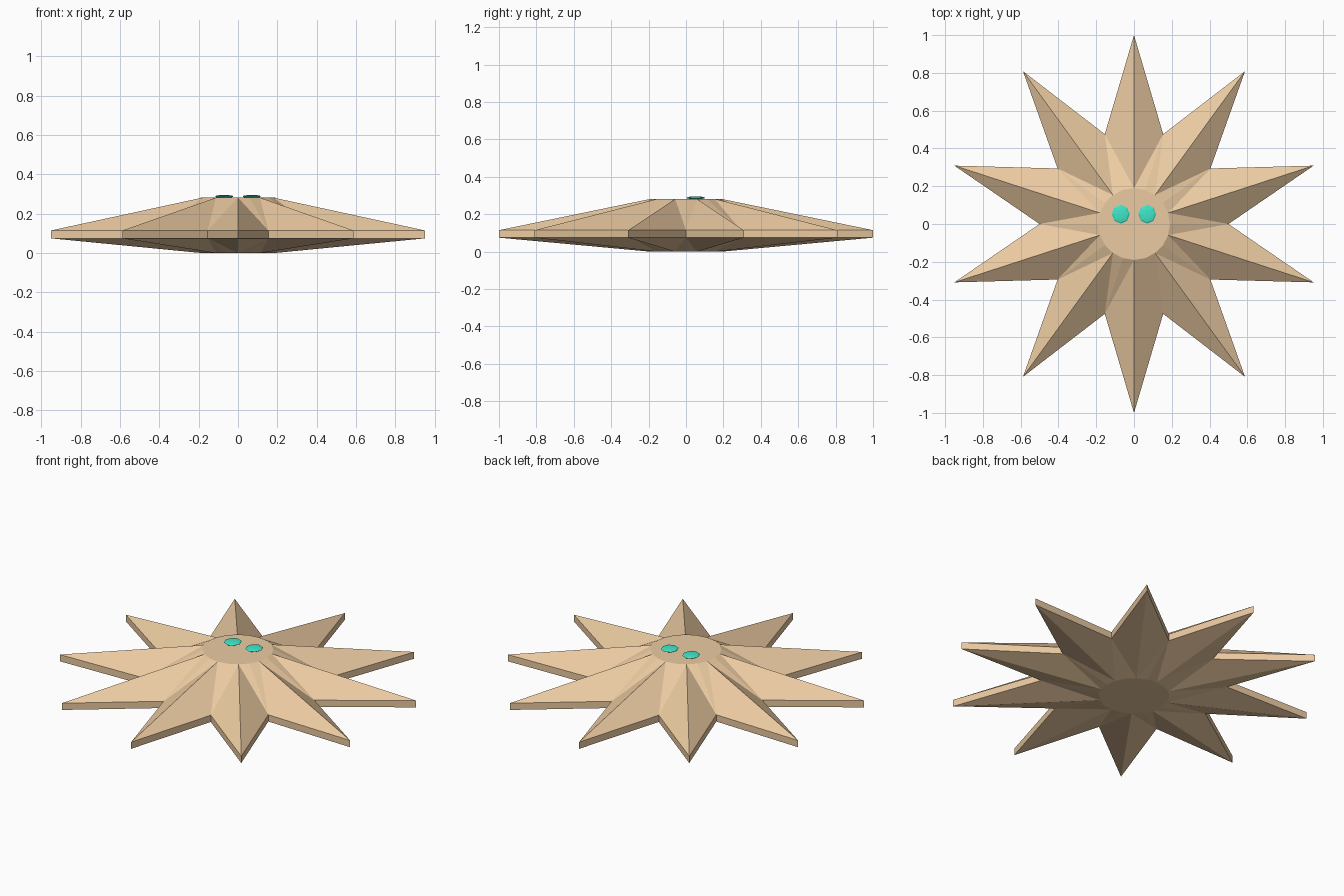
import bpy, bmesh, math

if "Cube" in bpy.data.objects:
    bpy.data.objects.remove(bpy.data.objects["Cube"])

POINTS = 10
N = POINTS * 2


def material(name, color):
    m = bpy.data.materials.new(name)
    m.diffuse_color = color
    m.use_nodes = True
    m.node_tree.nodes["Principled BSDF"].inputs["Base Color"].default_value = m.diffuse_color
    return m


def add_object(name, bm, mat):
    bmesh.ops.recalc_face_normals(bm, faces=bm.faces[:])
    me = bpy.data.meshes.new(name)
    bm.to_mesh(me)
    bm.free()
    me.materials.append(mat)
    ob = bpy.data.objects.new(name, me)
    bpy.context.collection.objects.link(ob)
    return ob


def ring(bm, r_tip, r_valley, z):
    verts = []
    for i in range(N):
        a = math.pi / 2 + i * 2 * math.pi / N
        r = r_valley if i % 2 else r_tip
        verts.append(bm.verts.new((r * math.cos(a), r * math.sin(a), z)))
    return verts


tan = material("tan", (0.84, 0.60, 0.36, 1))
green = material("green", (0.05, 0.80, 0.58, 1))

# Star body: round base, star rim with upright edge, round flat top
bm = bmesh.new()
rings = [ring(bm, 0.19, 0.19, 0.0), ring(bm, 1.0, 0.5, 0.075),
         ring(bm, 1.0, 0.5, 0.115), ring(bm, 0.19, 0.19, 0.282)]
bm.faces.new(rings[0])
bm.faces.new(rings[-1])
for k, (lo, hi) in enumerate(zip(rings, rings[1:])):
    for i in range(N):
        j = (i + 1) % N
        if k == 1:
            bm.faces.new((lo[i], lo[j], hi[j], hi[i]))
            continue
        # Sloped facets: large triangle on the arm, sliver along the circle
        rim, cap = (lo, hi) if k == 2 else (hi, lo)
        tip, valley = (i, j) if i % 2 == 0 else (j, i)
        bm.faces.new((rim[tip], rim[valley], cap[tip]))
        bm.faces.new((rim[valley], cap[valley], cap[tip]))
add_object("star_body", bm, tan)

# Eyes: flattened low-poly beads on the flat top
for side, x in (("left", -0.07), ("right", 0.07)):
    bm = bmesh.new()
    bmesh.ops.create_uvsphere(bm, u_segments=8, v_segments=6, radius=1)
    for v in bm.verts:
        v.co = (x + v.co.x * 0.047, 0.052 + v.co.y * 0.05, 0.288 + v.co.z * 0.008)
    add_object(side + "_eye", bm, green)
